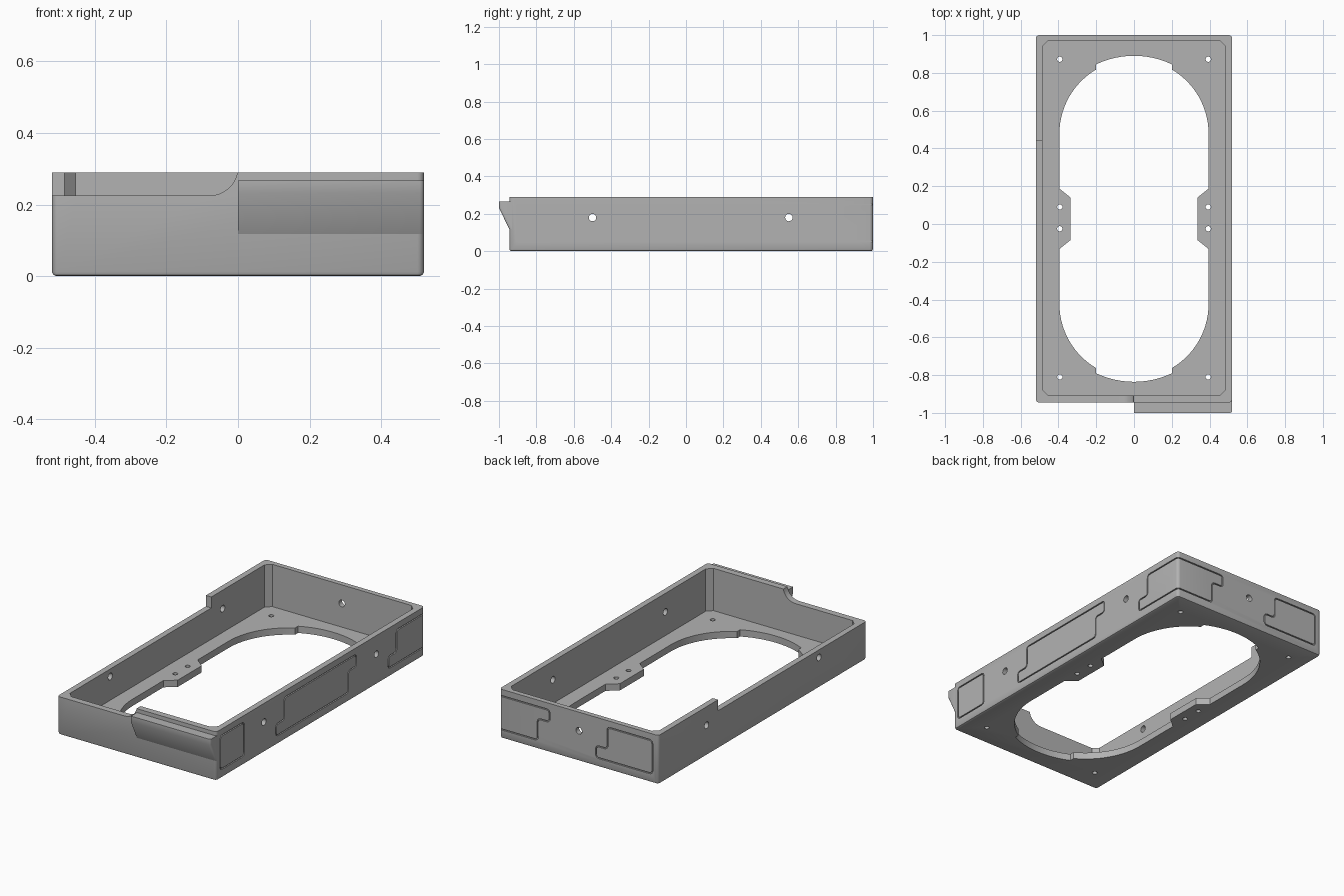
import bpy, bmesh, math
from mathutils import Vector

if bpy.data.objects.get("Cube"):
    bpy.data.objects.remove(bpy.data.objects["Cube"])

grey = bpy.data.materials.new("mid_grey")
grey.use_nodes = True
COLOUR = (0.45, 0.45, 0.45, 1)
grey.diffuse_color = COLOUR
grey.node_tree.nodes["Principled BSDF"].inputs["Base Color"].default_value = COLOUR

W, FRONT, BACK, TOP, LOW = 0.52, -0.945, 1.0, 0.29, 0.225
MID = (FRONT + BACK) / 2
FLOOR = 0.04

PLACE = {"x": lambda u, v, w: (w, u, v),
         "y": lambda u, v, w: (u, w, v),
         "z": lambda u, v, w: (u, v, w)}


def finish(name, bm):
    bmesh.ops.recalc_face_normals(bm, faces=bm.faces)
    mesh = bpy.data.meshes.new(name)
    bm.to_mesh(mesh)
    bm.free()
    mesh.materials.append(grey)
    ob = bpy.data.objects.new(name, mesh)
    bpy.context.collection.objects.link(ob)
    return ob


def prism_mesh(points, axis, lo, hi):
    bm = bmesh.new()
    ends = [[bm.verts.new(PLACE[axis](u, v, w)) for u, v in points] for w in (lo, hi)]
    for ring in ends:
        bm.faces.new(ring)
    n = len(points)
    for i in range(n):
        j = (i + 1) % n
        bm.faces.new((ends[0][i], ends[0][j], ends[1][j], ends[1][i]))
    bmesh.ops.recalc_face_normals(bm, faces=bm.faces)
    return bm


def prism(name, points, axis, lo, hi):
    return finish(name, prism_mesh(points, axis, lo, hi))


def arc(cx, cy, r, a0, a1, n):
    angles = [math.radians(a0 + (a1 - a0) * i / n) for i in range(n + 1)]
    return [(cx + r * math.cos(a), cy + r * math.sin(a)) for a in angles]


def cut(target, cutter):
    mod = target.modifiers.new("cut", "BOOLEAN")
    mod.operation, mod.solver, mod.object = "DIFFERENCE", "EXACT", cutter
    bpy.context.view_layer.objects.active = target
    bpy.ops.object.modifier_apply(modifier=mod.name)
    bpy.data.objects.remove(cutter)


def hole(target, axis, u, v, r, lo, hi):
    cut(target, prism("hole_cutter", arc(u, v, r, 0, 337.5, 15), axis, lo, hi))


def rounded(points, r, closed):
    pts = [Vector(p) for p in points]
    out, n = [], len(pts)
    for i, p in enumerate(pts):
        if not closed and i in (0, n - 1):
            out.append(p)
            continue
        a = p + (pts[i - 1] - p).normalized() * r
        b = p + (pts[(i + 1) % n] - p).normalized() * r
        for k in range(5):
            t = k / 4
            out.append(a * (1 - t) ** 2 + p * 2 * t * (1 - t) + b * t * t)
    return out


def groove(target, points, axis, lo, hi, closed=True, width=0.007):
    path = rounded(points, 0.02, closed)
    n = len(path)
    bm = bmesh.new()
    stations = []
    for i, p in enumerate(path):
        before = path[i - 1] if closed or i else p
        after = path[(i + 1) % n] if closed or i < n - 1 else p
        d = (after - before).normalized()
        side = Vector((-d.y, d.x)) * width / 2
        corners = [(p + side, lo), (p - side, lo), (p - side, hi), (p + side, hi)]
        stations.append([bm.verts.new(PLACE[axis](q.x, q.y, w)) for q, w in corners])
    for i in range(n if closed else n - 1):
        a, b = stations[i], stations[(i + 1) % n]
        for k in range(4):
            m = (k + 1) % 4
            bm.faces.new((a[k], a[m], b[m], b[k]))
    if not closed:
        bm.faces.new(stations[0])
        bm.faces.new(stations[-1])
    cut(target, finish("groove_cutter", bm))


# Outer block with rounded uprights and a softened bottom edge
bm = prism_mesh([(-W, FRONT), (W, FRONT), (W, BACK), (-W, BACK)], "z", 0, TOP)
uprights = [e for e in bm.edges if abs(e.verts[0].co.z - e.verts[1].co.z) > 0.1]
bmesh.ops.bevel(bm, geom=uprights, offset=0.018, segments=4, profile=0.5, affect="EDGES")
base = [e for e in bm.edges if max(v.co.z for v in e.verts) < 0.001]
bmesh.ops.bevel(bm, geom=base, offset=0.012, segments=2, profile=0.5, affect="EDGES")
frame = finish("tray_frame", bm)

# Inner cavity with chamfered corners
cx, y0, y1, c = 0.485, FRONT + 0.038, BACK - 0.03, 0.03
cut(frame, prism("cavity_cutter",
                 [(-cx + c, y0), (cx - c, y0), (cx, y0 + c), (cx, y1 - c),
                  (cx - c, y1), (-cx + c, y1), (-cx, y1 - c), (-cx, y0 + c)],
                 "z", FLOOR, 1))

# Long opening in the floor: one quarter outline, mirrored twice
crown_r = 0.467
half = math.degrees(math.asin(0.2 / crown_r))
quarter = [(0.335, 0.112), (0.395, 0.16)] + arc(0, 0.45, 0.395, 0, 59.6, 14)
quarter += [(0.2, 0.818)] + arc(0, 0.863 - crown_r, crown_r, 90 - half, 90, 6)
right_side = [(x, -y) for x, y in reversed(quarter)] + quarter
outline = right_side + [(-x, y) for x, y in reversed(right_side)][1:-1]
cut(frame, prism("opening_cutter", [(x, y + MID) for x, y in outline], "z", -0.1, 0.1))

# Lowered rim on the front and one long side, with a curved ramp
ramp = [(-1, LOW)] + arc(-0.08, TOP + 0.015, 0.08, -90, -8, 8) + [(0, 0.4), (-1, 0.4)]
cut(frame, prism("front_rim_cutter", ramp, "y", -1.1, -0.85))
cut(frame, prism("side_rim_cutter", [(-1.1, LOW), (0.443, LOW), (0.443, 0.4), (-1.1, 0.4)],
                 "x", -0.6, -0.45))

# Screw holes in the floor and walls
for x in (-0.393, 0.393):
    for y in (0.872, 0.09, -0.025, -0.81):
        hole(frame, "z", x, y, 0.014, -0.1, 0.1)
for y in (-0.5, 0.55):
    hole(frame, "x", y, 0.18, 0.02, -0.6, 0.6)
hole(frame, "y", 0, 0.18, 0.02, 0.9, 1.1)

# Panel grooves on the long side and the back wall
A, B, HI, LO = 0.25, 0.053, 0.18, 0.122
DEPTH = 0.008
side_span = (W - DEPTH, W + 0.02)
back_span = (BACK - DEPTH, BACK + 0.02)
groove(frame, [(-0.908, B), (-0.686, B), (-0.686, A), (-0.908, A)], "x", *side_span)
groove(frame, [(-0.31, A), (0.362, A), (0.362, HI), (0.287, HI),
               (0.287, B), (-0.387, B), (-0.387, LO), (-0.31, LO)], "x", *side_span)
groove(frame, [(1.03, A), (0.738, A), (0.738, LO), (0.662, LO), (0.662, B), (1.03, B)],
       "x", *side_span, closed=False)
groove(frame, [(0.55, A), (0.193, A), (0.193, HI), (0.27, HI), (0.27, B), (0.55, B)],
       "y", *back_span, closed=False)
groove(frame, [(-0.186, A), (-0.48, A), (-0.48, B), (-0.112, B), (-0.112, LO), (-0.186, LO)],
       "y", *back_span)

# Overhanging finger lip on half of the front wall
bm = prism_mesh([(-0.93, 0.267), (-1, 0.267), (-1, 0.232), (-0.945, 0.118), (-0.93, 0.118)],
                "x", 0, W)
corner = [e for e in bm.edges
          if all(v.co.x > W - 0.01 and v.co.y < -0.94 for v in e.verts)
          and abs(e.verts[0].co.z - e.verts[1].co.z) > 0.01]
bmesh.ops.bevel(bm, geom=corner, offset=0.012, segments=3, profile=0.5, affect="EDGES")
lip = finish("front_lip", bm)

for ob in (frame, lip):
    bpy.ops.object.select_all(action="DESELECT")
    ob.select_set(True)
    bpy.context.view_layer.objects.active = ob
    bpy.ops.object.shade_smooth_by_angle(angle=math.radians(30))
